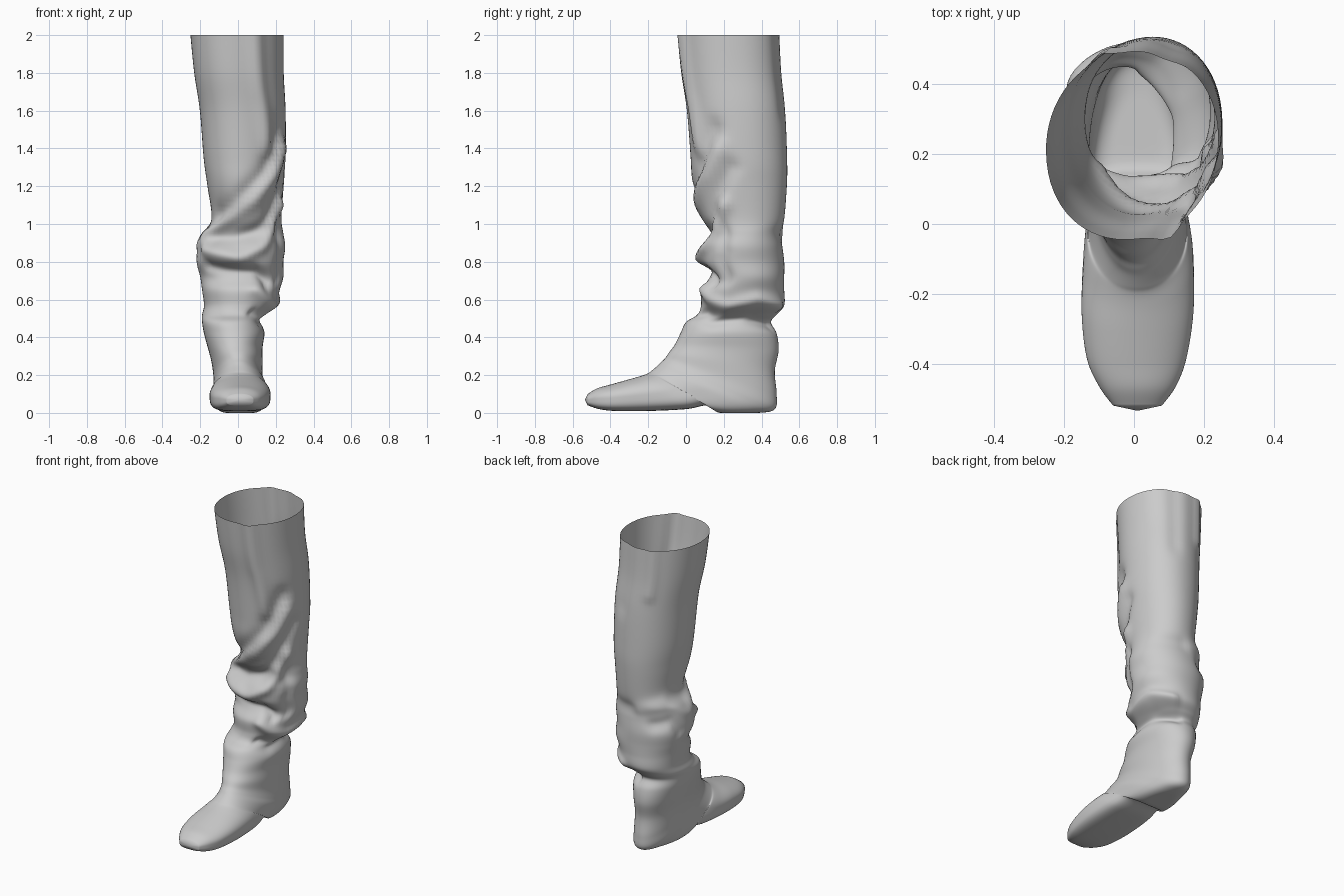
import bpy
import bmesh
from math import cos, sin, pi, radians, exp, copysign
from mathutils import Vector

if "Cube" in bpy.data.objects:
    bpy.data.objects.remove(bpy.data.objects["Cube"])

SEGMENTS = 64
STEPS = 7

# Leg of the boot: height, front y, back y, right x, left x
SHAFT = [
    (2, -.04, .49, -.25, .24), (1.8, -.02, .5, -.23, .24), (1.6, .01, .52, -.2, .25),
    (1.35, .03, .53, -.18, .25), (1.2, .04, .53, -.16, .24), (1.03, .09, .52, -.14, .23),
    (.95, .12, .5, -.18, .24), (.88, .09, .51, -.21, .25), (.8, .08, .52, -.22, .24),
    (.72, .12, .52, -.2, .24), (.65, .08, .52, -.19, .22), (.57, .08, .52, -.18, .19),
    (.52, .06, .48, -.19, .15), (.48, 0, .45, -.19, .13), (.42, -.03, .48, -.18, .14),
]

# Foot, as tilted sections: instep y z, sole y z, right x, left x
FOOT = [
    (-.06, .36, .49, .33, -.16, .13), (-.09, .32, .47, .22, -.14, .13),
    (-.11, .29, .48, .1, -.13, .13), (-.13, .27, .47, .02, -.13, .14),
    (-.15, .25, .38, 0, -.13, .15), (-.18, .225, .18, 0, -.13, .15),
    (-.2, .21, .12, .04, -.135, .155), (-.24, .195, 0, .02, -.145, .17),
    (-.31, .175, -.2, .01, -.15, .17), (-.4, .15, -.37, .01, -.135, .15),
    (-.47, .13, -.46, .02, -.1, .12), (-.52, .1, -.52, .04, -.06, .08),
]

# Folds in the leather: depth, width, path of (degrees from the front, height)
FOLDS = [
    (.025, .04, [(15, 2.1), (17, 1.7), (25, 1.4)]),
    (.015, .03, [(-167, 2.1), (-165, 1.7)]),
    (.03, .05, [(55, 1.4), (35, 1.26), (5, 1.13), (-45, 1), (-65, .94)]),
    (-.025, .05, [(50, 1.5), (20, 1.27), (-20, 1.1), (-50, 1.05)]),
    (-.02, .04, [(70, 1.3), (30, 1), (-10, .92), (-40, .92)]),
    (.03, .04, [(60, 1.1), (25, .88), (0, .82), (-50, .87)]),
    (-.03, .03, [(-50, .78), (-20, .76), (20, .75), (40, .68)]),
    (.025, .035, [(20, .66), (40, .6), (70, .56), (110, .6), (150, .56)]),
    (-.02, .03, [(30, .53), (70, .48), (110, .51), (160, .46)]),
    (.015, .04, [(-170, .95), (-120, .99), (-80, .9)]),
    (-.018, .04, [(-150, .86), (-120, .88), (-105, .8)]),
    (-.015, .04, [(50, 1.05), (65, .85), (60, .7)]),
    (-.012, .05, [(150, 2), (150, 1.6)]),
]


def smooth(a, b, v):
    t = min(max((v - a) / (b - a), 0), 1)
    return t * t * (3 - 2 * t)


def spline(rows):
    """Catmull-Rom interpolation through the section rows."""
    out = []
    last = len(rows) - 1
    for i in range(last):
        quad = [rows[min(max(i + k, 0), last)] for k in (-1, 0, 1, 2)]
        for s in range(STEPS):
            t = s / STEPS
            out.append([b + .5 * t * (c - a + t * (2*a - 5*b + 4*c - d + t * (3*(b - c) + d - a)))
                        for a, b, c, d in zip(*quad)])
    return out + [rows[-1]]


def power(v, n):
    return copysign(abs(v) ** (2 / n), v)


def path_distance(p, path):
    best = 9
    for a, b in zip(path, path[1:]):
        a, b = (Vector((radians(q[0]) * .25, q[1])) for q in (a, b))
        d = b - a
        t = min(max((p - a).dot(d) / d.length_squared, 0), 1)
        best = min(best, (a + d * t - p).length)
    return best


def fold_offset(angle, z):
    p = Vector((angle * .25, z))
    return sum(depth * exp(-(path_distance(p, path) / width) ** 2)
               for depth, width, path in FOLDS)


def section(row):
    """One closed ring: skewed in the leg, round at the heel, flat-soled ahead of it."""
    ay, az, by, bz, x0, x1 = row
    top, sole = Vector((0, ay, az)), Vector((0, by, bz))
    mid, half = (top + sole) / 2, (top - sole) / 2
    leg = smooth(.9, 1.3, az)
    flat = (1 - smooth(.25, .42, az)) * (1 - smooth(.2, .47, by))
    ring = []
    for i in range(SEGMENTS):
        a = 2 * pi * i / SEGMENTS - pi
        c, s = cos(a), sin(a)
        n = 2.1 if c > 0 else 2.1 + 1.6 * flat
        p = mid + half * power(c, n)
        p.x = (x0 + x1) / 2 + (x1 - x0) / 2 * power(s, n) + .03 * leg * c
        p.y += .05 * leg * s
        p += Vector((s, -c, 0)) * fold_offset(a, p.z) * smooth(.36, .44, az)
        p.z = max(p.z, 0)
        ring.append(p)
    return ring


# Boot surface, open at the top
rows = spline([(f, z, b, z, r, l) for z, f, b, r, l in SHAFT] + FOOT)
bm = bmesh.new()
rings = [[bm.verts.new(p) for p in section(row)] for row in rows]
for upper, lower in zip(rings, rings[1:]):
    for i in range(SEGMENTS):
        j = (i + 1) % SEGMENTS
        bm.faces.new((upper[i], lower[i], lower[j], upper[j]))

# Rounded toe tip
tip = bm.verts.new((.01, -.535, .07))
for i in range(SEGMENTS):
    bm.faces.new((rings[-1][i], tip, rings[-1][(i + 1) % SEGMENTS]))

mesh = bpy.data.meshes.new("boot")
bm.to_mesh(mesh)
bm.free()
boot = bpy.data.objects.new("boot", mesh)
bpy.context.collection.objects.link(boot)

# Plain grey leather
leather = bpy.data.materials.new("grey_leather")
leather.use_nodes = True
color = (.6, .6, .6, 1)
leather.diffuse_color = color
leather.node_tree.nodes["Principled BSDF"].inputs["Base Color"].default_value = color
mesh.materials.append(leather)

bpy.context.view_layer.objects.active = boot
boot.select_set(True)
bpy.ops.object.shade_smooth_by_angle(angle=radians(60))
